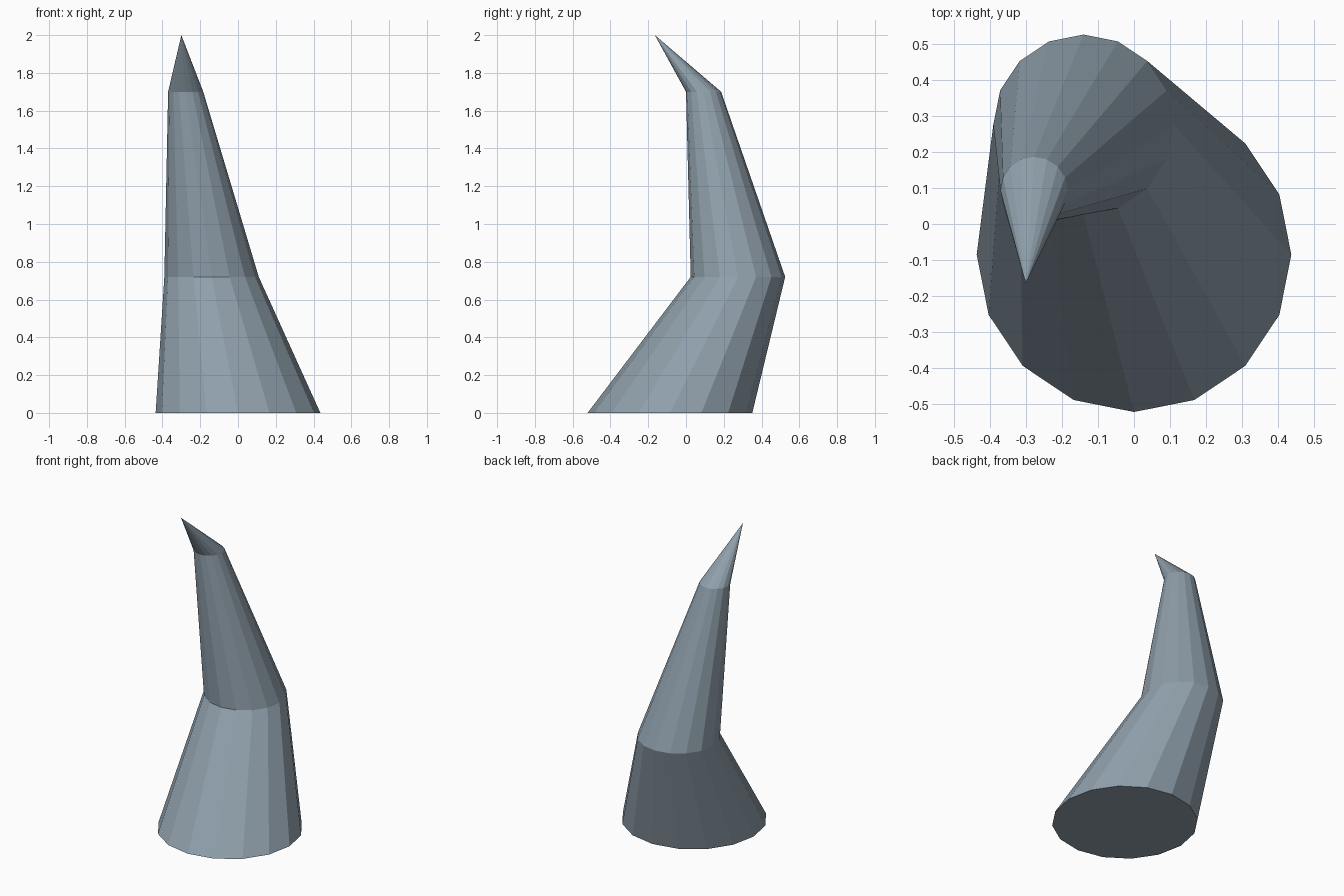
import bpy, bmesh, math

if "Cube" in bpy.data.objects:
    bpy.data.objects.remove(bpy.data.objects["Cube"])

SIDES = 16
# horn cross-sections: centre x, centre y, height, radius
RINGS = [(0.0, -0.085, 0.0, 0.436),
         (-0.14, 0.275, 0.72, 0.25),
         (-0.277, 0.093, 1.70, 0.093)]
TIP = (-0.30, -0.165, 2.0)

mat = bpy.data.materials.new("blue grey")
mat.diffuse_color = (0.275, 0.347, 0.407, 1)
mat.use_nodes = True
mat.node_tree.nodes["Principled BSDF"].inputs["Base Color"].default_value = mat.diffuse_color

bm = bmesh.new()


def ring(cx, cy, z, r):
    steps = [2 * math.pi * i / SIDES for i in range(SIDES)]
    return [bm.verts.new((cx + r * math.cos(a), cy + r * math.sin(a), z)) for a in steps]


loops = [ring(*r) for r in RINGS]

# flat base
bm.faces.new(loops[0][::-1])

# bent, tapering walls
for low, high in zip(loops, loops[1:]):
    for i in range(SIDES):
        j = (i + 1) % SIDES
        bm.faces.new((low[i], low[j], high[j], high[i]))

# hooked point
tip = bm.verts.new(TIP)
for i in range(SIDES):
    bm.faces.new((loops[-1][i], loops[-1][(i + 1) % SIDES], tip))

mesh = bpy.data.meshes.new("curved_horn")
bm.to_mesh(mesh)
bm.free()
mesh.materials.append(mat)
horn = bpy.data.objects.new("curved_horn", mesh)
bpy.context.collection.objects.link(horn)
